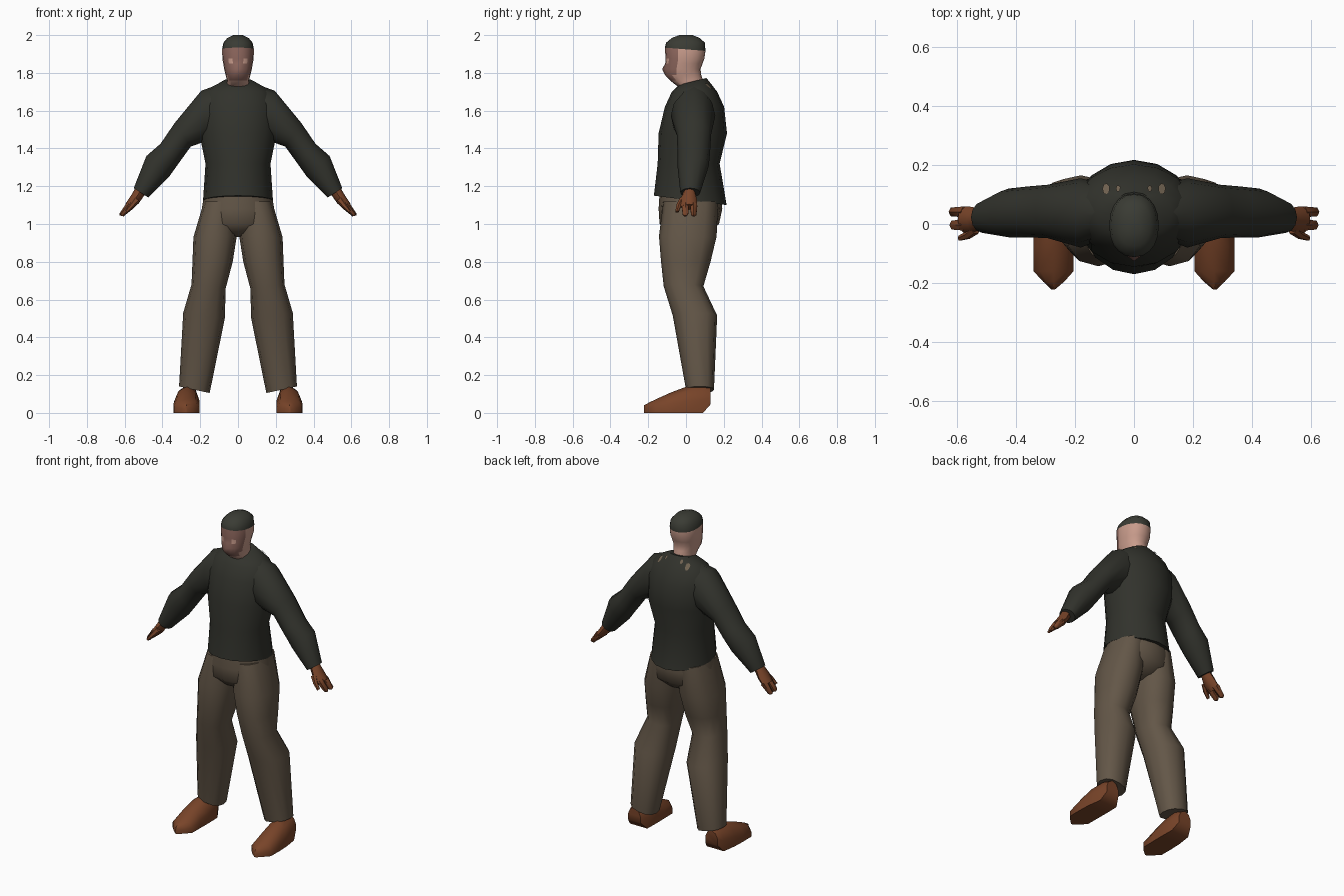
import bpy, bmesh, math

if "Cube" in bpy.data.objects:
    bpy.data.objects.remove(bpy.data.objects["Cube"])


def material(name, rgb):
    m = bpy.data.materials.new(name)
    m.diffuse_color = (*rgb, 1)
    m.use_nodes = True
    m.node_tree.nodes["Principled BSDF"].inputs["Base Color"].default_value = m.diffuse_color
    return m


sweater = material("dark olive knit", (0.031, 0.032, 0.025))
cloth = material("khaki cloth", (0.125, 0.094, 0.064))
leather = material("brown leather", (0.19, 0.058, 0.022))
skin = material("pale skin", (0.58, 0.33, 0.26))
face = material("shaded face", (0.27, 0.135, 0.11))
hair = material("cropped hair", (0.042, 0.044, 0.034))
patch = material("worn patch", (0.16, 0.12, 0.08))


def sgn_pow(v, p):
    return math.copysign(abs(v) ** p, v)


def finish(name, bm, mats, mirror=False, angle=50):
    bmesh.ops.recalc_face_normals(bm, faces=bm.faces)
    me = bpy.data.meshes.new(name)
    bm.to_mesh(me)
    bm.free()
    for m in mats:
        me.materials.append(m)
    for p in me.polygons:
        p.use_smooth = True
    me.set_sharp_from_angle(angle=math.radians(angle))
    ob = bpy.data.objects.new(name, me)
    bpy.context.collection.objects.link(ob)
    if mirror:
        ob.modifiers.new("mirror", "MIRROR").use_mirror_merge = False
    return ob


def loft(bm, rings, n=12, power=1.0):
    """Ring = two opposite points (x, z), y range, optional rise of z with y."""
    loops = []
    for ax, az, bx, bz, y0, y1, *rise in rings:
        slope = rise[0] if rise else 0
        loop = []
        for i in range(n):
            t = math.tau * i / n
            c, s = sgn_pow(math.cos(t), power), sgn_pow(math.sin(t), power)
            dy = (y1 - y0) / 2 * s
            loop.append(bm.verts.new(((ax + bx) / 2 + (bx - ax) / 2 * c,
                                      (y0 + y1) / 2 + dy,
                                      (az + bz) / 2 + (bz - az) / 2 * c + slope * dy)))
        loops.append(loop)
    for a, b in zip(loops, loops[1:]):
        for i in range(n):
            j = (i + 1) % n
            bm.faces.new((a[i], a[j], b[j], b[i]))
    bm.faces.new(loops[0])
    bm.faces.new(loops[-1])
    return loops


def level(rows):
    """Symmetric horizontal rings from z, half width, y range, rise."""
    return [(-w, z, w, z, *rest) for z, w, *rest in rows]


# Sweater body
bm = bmesh.new()
loft(bm, level([(1.125, .185, -.17, .215, -.13), (1.32, .172, -.15, .178),
                (1.48, .205, -.145, .217), (1.62, .205, -.112, .202),
                (1.70, .175, -.075, .165), (1.73, .13, -.055, .135, .1),
                (1.755, .08, -.035, .108, .25)]), 16)
sweater_body = finish("sweater_body", bm, [sweater])

# Sleeves
bm = bmesh.new()
loft(bm, [(.06, 1.46, .06, 1.755, -.03, .12), (.165, 1.44, .195, 1.705, -.08, .155),
          (.25, 1.41, .335, 1.535, -.048, .133), (.315, 1.32, .41, 1.425, -.045, .127),
          (.365, 1.25, .485, 1.36, -.045, .12), (.475, 1.14, .552, 1.19, -.03, .075)])
finish("sleeves", bm, [sweater], True)

# Hands: palm, two finger groups and a thumb
bm = bmesh.new()
loft(bm, [(.49, 1.16, .54, 1.195, -.01, .045), (.525, 1.11, .567, 1.15, -.03, .058),
          (.562, 1.075, .597, 1.105, -.028, .06)], 8)
for y0, y1, reach in ((.02, .062, 1), (-.025, .018, .93)):
    loft(bm, [(.55, 1.085, .588, 1.115, y0, y1),
              (.565 + .035 * reach, 1.09 - .045 * reach, .588 + .04 * reach, 1.1 - .045 * reach,
               y0 + .004, y1 - .004),
              (.605 * reach + .61 * (1 - reach), 1.04, .626 * reach + .58 * (1 - reach), 1.045,
               y0 + .012, y1 - .012)], 6)
loft(bm, [(.52, 1.12, .55, 1.145, -.035, 0), (.55, 1.09, .573, 1.107, -.052, -.022),
          (.585, 1.06, .597, 1.07, -.058, -.038)], 6)
finish("hands", bm, [leather], True)

# Trouser seat
bm = bmesh.new()
loft(bm, level([(1.16, .178, -.14, .185), (1.08, .192, -.145, .192),
                (1.0, .2, -.14, .175), (.95, .13, -.09, .12), (.93, .03, -.03, .06)]), 16)
finish("trouser_seat", bm, [cloth])

# Trouser legs
bm = bmesh.new()
loft(bm, [(.01, 1.12, .18, 1.12, -.12, .17), (.006, .94, .236, .93, -.143, .162),
          (.028, .8, .241, .8, -.132, .13), (.065, .66, .246, .68, -.118, .092),
          (.07, .5, .29, .53, -.07, .165), (.15, .105, .312, .14, .0, .148)], 12, .85)
finish("trouser_legs", bm, [cloth], True)

# Shoes: cross-sections run from toe to heel, flat on the sole
bm = bmesh.new()
sections = [(-.222, .268, .28, .04), (-.195, .236, .308, .055), (-.16, .205, .34, .072),
            (-.08, .204, .341, .108), (0, .203, .338, .138), (.09, .205, .325, .15),
            (.13, .225, .31, .13)]
loops = []
for y, x0, x1, top in sections:
    row = []
    for fx, fz in ((0, 0), (1, 0), (1, .45), (.84, .82), (.5, 1), (.16, .82), (0, .45)):
        lift = .045 * (1 - fz) if y > .12 else 0
        row.append(bm.verts.new((x0 + (x1 - x0) * fx, y, top * fz + lift)))
    loops.append(row)
for a, b in zip(loops, loops[1:]):
    for i in range(7):
        j = (i + 1) % 7
        bm.faces.new((a[i], a[j], b[j], b[i]))
bm.faces.new(loops[0])
bm.faces.new(loops[-1])
finish("shoes", bm, [leather], True)

# Head and neck, with hair and face coloured by height and direction
bm = bmesh.new()
rings = loft(bm, level([(1.71, .06, -.02, .09), (1.76, .058, -.085, .09),
                        (1.79, .066, -.112, .08), (1.82, .073, -.112, .077),
                        (1.85, .078, -.11, .088), (1.875, .083, -.108, .097),
                        (1.925, .084, -.112, .103, -.08), (1.96, .077, -.105, .1),
                        (1.985, .056, -.075, .072), (2.0, .024, -.035, .035)]), 20, .9)
rings[3][15].co.y -= .014  # nose tip
bm.normal_update()
bmesh.ops.recalc_face_normals(bm, faces=bm.faces)
for f in bm.faces:
    c = f.calc_center_median()
    if c.z > 1.925:
        f.material_index = 2
    elif f.normal.y < -.3 and c.y < -.03 and c.z > 1.75:
        cheek = 1.85 < c.z < 1.875 and .02 < abs(c.x) < .055
        f.material_index = 0 if cheek else 1
finish("head", bm, [skin, face, hair])

# Worn patches behind the collar, laid on the sweater surface
bm = bmesh.new()
for side in (-1, 1):
    for px, py, r in ((.093, .117, .018), (.052, .117, .011)):
        corners = []
        for i in range(7):
            t = math.tau * i / 7
            x, y = side * (px + .7 * r * math.cos(t)), py + r * math.sin(t)
            hit, loc, nor, _ = sweater_body.ray_cast((x, y, 2.5), (0, 0, -1))
            if hit:
                corners.append(bm.verts.new(loc + nor * .005))
        if len(corners) > 2:
            bm.faces.new(corners)
finish("collar_patches", bm, [patch])
